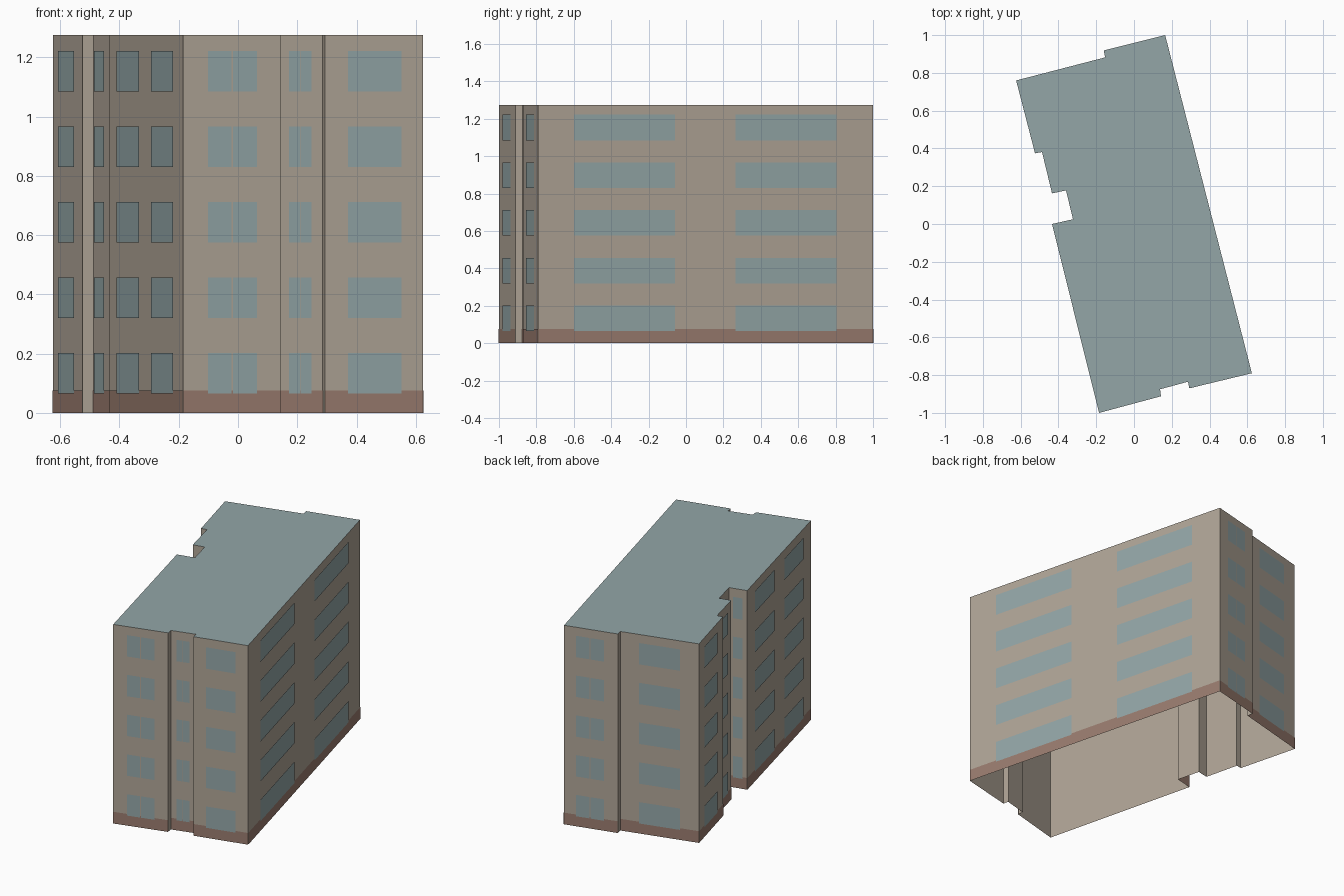
import bpy
from mathutils import Vector

cube = bpy.data.objects.get("Cube")
if cube:
    bpy.data.objects.remove(cube, do_unlink=True)

HEIGHT, BASE = 1.275, 0.075
ROWS, STOREY, SILL, PANE_HEIGHT = 5, 0.255, 0.065, 0.137


def material(name, srgb):
    color = [(c / 255) ** 2.2 for c in srgb] + [1]
    mat = bpy.data.materials.new(name)
    mat.use_nodes = True
    mat.diffuse_color = color
    mat.node_tree.nodes["Principled BSDF"].inputs["Base Color"].default_value = color
    return mat


def build(name, quads, mat):
    verts = [v for q in quads for v in q]
    faces, start = [], 0
    for q in quads:
        faces.append(range(start, start + len(q)))
        start += len(q)
    mesh = bpy.data.meshes.new(name)
    mesh.from_pydata(verts, [], [list(f) for f in faces])
    mesh.materials.append(mat)
    obj = bpy.data.objects.new(name, mesh)
    bpy.context.collection.objects.link(obj)
    return obj


# Footprint, counterclockwise from the front left-hand corner
plan = [Vector(p) for p in (
    (-.185, -1), (.143, -.912), (.138, -.875), (.286, -.835), (.293, -.87),
    (.624, -.79), (.165, 1), (-.16, .919), (-.153, .882), (-.624, .76),
    (-.524, .374), (-.487, .381), (-.434, .162), (-.36, .178),
    (-.323, .025), (-.434, 0))]


def wall_panel(i, t0, t1, z0, z1, offset=0):
    """Upright rectangle on wall i, spanning fractions t0 to t1 of its length."""
    a, b = plan[i], plan[(i + 1) % len(plan)]
    d = (b - a).normalized()
    out = Vector((d.y, -d.x)) * offset
    p, q = a.lerp(b, t0) + out, a.lerp(b, t1) + out
    return [(p.x, p.y, z0), (q.x, q.y, z0), (q.x, q.y, z1), (p.x, p.y, z1)]


# Window columns: wall number, start, end, panes side by side
columns = [
    (0, .244, .762, 2), (2, .21, .75, 2), (4, .235, .777, 1),
    (5, .106, .408, 1), (5, .589, .891, 1),
    (6, .22, .76, 2), (8, .24, .76, 1), (9, .21, .74, 1),
    (11, .09, .72, 1), (14, .22, .75, 2),
    (15, .114, .42, 1), (15, .578, .875, 1)]

stone = material("warm grey wall", (174, 163, 149))
brick = material("brown base", (152, 123, 110))
glass = material("blue grey glass", (146, 165, 166))
slate = material("blue grey roof", (146, 165, 166))

# Open-bottomed wall shell and flat roof
count = range(len(plan))
build("walls", [wall_panel(i, 0, 1, 0, HEIGHT) for i in count], stone)
build("roof", [[(p.x, p.y, HEIGHT) for p in plan]], slate)

# Painted base band, left off the tiny returns
long_walls = [i for i in count if (plan[i] - plan[i - len(plan) + 1]).length > .06]
build("base_band", [wall_panel(i, 0, 1, 0, BASE, .002) for i in long_walls], brick)

# Window panes on every storey
panes = []
for wall, start, end, n in columns:
    step = (end - start) / n
    gap = step * .03 if n > 1 else 0
    for row in range(ROWS):
        z = SILL + row * STOREY
        for k in range(n):
            t = start + k * step
            panes.append(wall_panel(wall, t + gap, t + step - gap, z, z + PANE_HEIGHT, .004))
build("windows", panes, glass)
